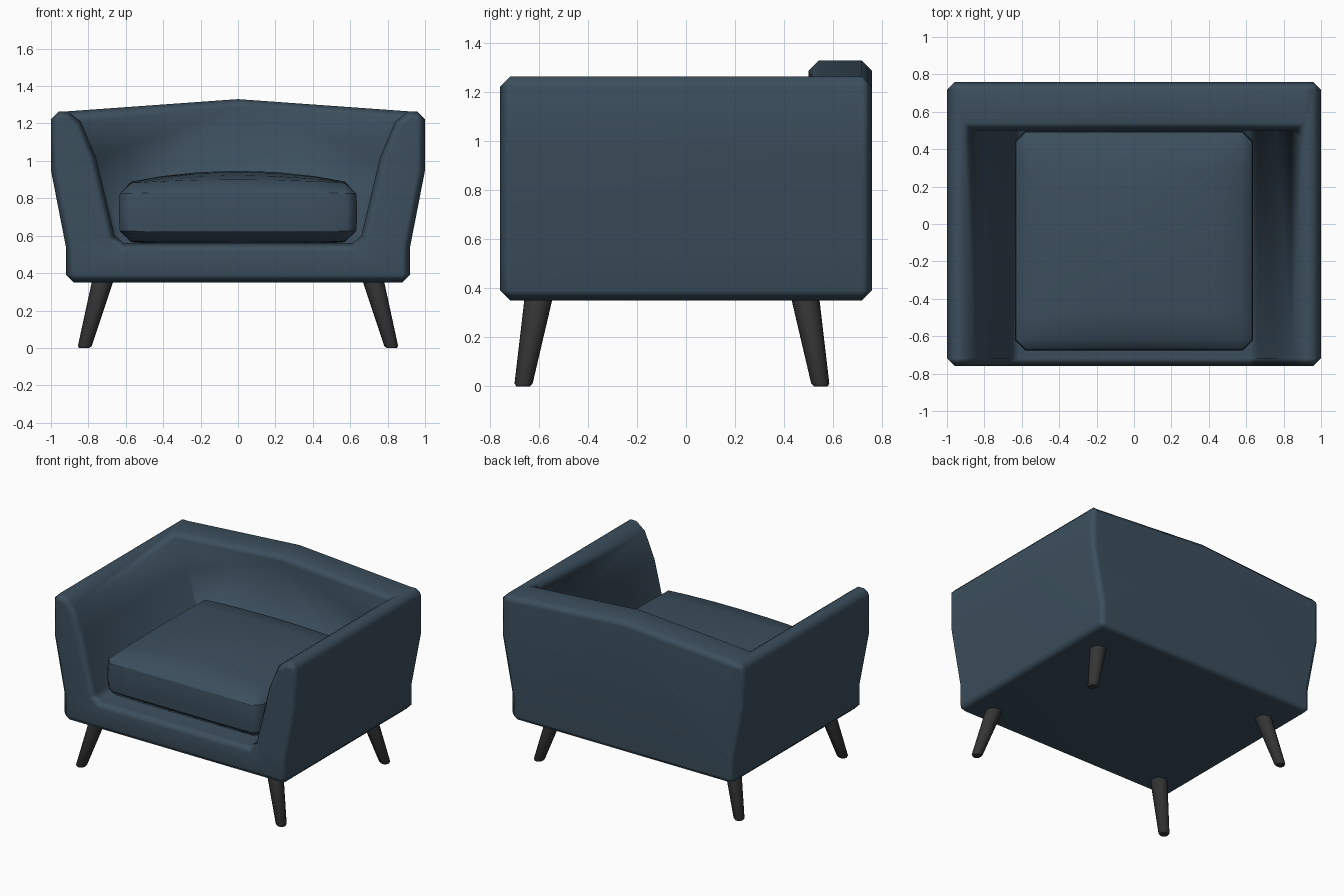
import bpy, bmesh
from mathutils import Vector

if "Cube" in bpy.data.objects:
    bpy.data.objects.remove(bpy.data.objects["Cube"])


def material(name, color):
    m = bpy.data.materials.new(name)
    m.diffuse_color = (*color, 1)
    m.use_nodes = True
    m.node_tree.nodes["Principled BSDF"].inputs["Base Color"].default_value = m.diffuse_color
    return m


FABRIC = material("blue fabric", (0.045, 0.078, 0.11))
WOOD = material("dark wood", (0.035, 0.035, 0.035))


def finish(bm, name, mat, weighted=False):
    bmesh.ops.recalc_face_normals(bm, faces=bm.faces)
    for f in bm.faces:
        f.smooth = True
    me = bpy.data.meshes.new(name)
    bm.to_mesh(me)
    bm.free()
    me.materials.append(mat)
    ob = bpy.data.objects.new(name, me)
    bpy.context.collection.objects.link(ob)
    if weighted:
        ob.modifiers.new("Weighted normals", 'WEIGHTED_NORMAL').keep_sharp = True
    return ob


def soften(bm, width):
    """Chamfer the sharp outward edges."""
    bmesh.ops.recalc_face_normals(bm, faces=bm.faces)
    edges = [e for e in bm.edges if e.is_manifold and e.calc_face_angle_signed() > 0.8]
    bmesh.ops.bevel(bm, geom=edges, offset=width, segments=1, profile=0.5, affect='EDGES')


# Shell: half of the arms, base and back, then mirrored
FRONT, MID, REAR = -0.76, 0.50, 0.76
outer = [(0, 0.35), (0.92, 0.35), (0.92, 0.54), (1.0, 0.95), (1.0, 1.265)]
inner = [(0.91, 1.265), (0.84, 1.21), (0.76, 1.02), (0.66, 0.60), (0.61, 0.56), (0, 0.56)]
bm = bmesh.new()


def row(points, y):
    return [bm.verts.new((x, y, z)) for x, z in points]


of, ob_ = row(outer, FRONT), row(outer, REAR)
nf, nm = row(inner, FRONT), row(inner, MID)
peak_m, peak_b = row([(0, 1.33)], MID)[0], row([(0, 1.33)], REAR)[0]
top_b = row([inner[0]], REAR)[0]
for a, b in ((of, ob_), (nf, nm)):
    for k in range(len(a) - 1):
        bm.faces.new((a[k], a[k + 1], b[k + 1], b[k]))
bm.faces.new(of + nf)                              # front
bm.faces.new(ob_ + [top_b, peak_b])                # rear
bm.faces.new(nm + [peak_m])                        # inside of back
bm.faces.new((nm[0], peak_m, peak_b, top_b))       # top of back
bm.faces.new((of[4], nf[0], nm[0], top_b, ob_[4])) # top of arm
dup = bmesh.ops.duplicate(bm, geom=bm.verts[:] + bm.edges[:] + bm.faces[:])
for v in dup["geom"]:
    if isinstance(v, bmesh.types.BMVert):
        v.co.x *= -1
bmesh.ops.remove_doubles(bm, verts=bm.verts, dist=0.0005)
soften(bm, 0.042)
finish(bm, "armchair_shell", FABRIC, True)

# Seat cushion: crowned block with chamfered edges
bm = bmesh.new()
bmesh.ops.create_cube(bm, size=2)
bmesh.ops.subdivide_edges(bm, edges=bm.edges[:], cuts=5, use_grid_fill=True)
for v in bm.verts:
    u, w, t = v.co
    crown = (1 - u * u) * (1 - w * w)
    edge = (1 - t * t)
    z = 0.725 + 0.155 * t
    if t > 0.99:
        z += 0.055 * crown + 0.012 * (1 - u * u)
    elif t < -0.99:
        z -= 0.03 * crown
    v.co = Vector((u * (0.625 + 0.012 * edge), -0.09 + w * (0.575 + 0.012 * edge), z))
soften(bm, 0.055)
finish(bm, "seat_cushion", FABRIC, True)


# Splayed tapered legs
def leg(name, top, foot):
    top, foot = Vector(top), Vector(foot)
    bm = bmesh.new()
    rings = []
    for t, r in ((0, 0.028), (0.03, 0.037), (1, 0.058)):
        c = foot.lerp(top, t)
        ring = bmesh.ops.create_circle(bm, segments=16, radius=r, cap_ends=(t in (0, 1)))["verts"]
        for v in ring:
            v.co += c
        rings.append(ring)
    for a, b in zip(rings, rings[1:]):
        for k in range(16):
            n = (k + 1) % 16
            bm.faces.new((a[k], a[n], b[n], b[k]))
    ob = finish(bm, name, WOOD)
    bpy.ops.object.select_all(action='DESELECT')
    ob.select_set(True)
    bpy.context.view_layer.objects.active = ob
    bpy.ops.object.shade_smooth_by_angle(angle=0.7)


for s, side in ((-1, "left"), (1, "right")):
    leg(f"front_{side}_leg", (s * 0.72, -0.60, 0.37), (s * 0.822, -0.665, 0))
    leg(f"rear_{side}_leg", (s * 0.72, 0.485, 0.37), (s * 0.822, 0.55, 0))
